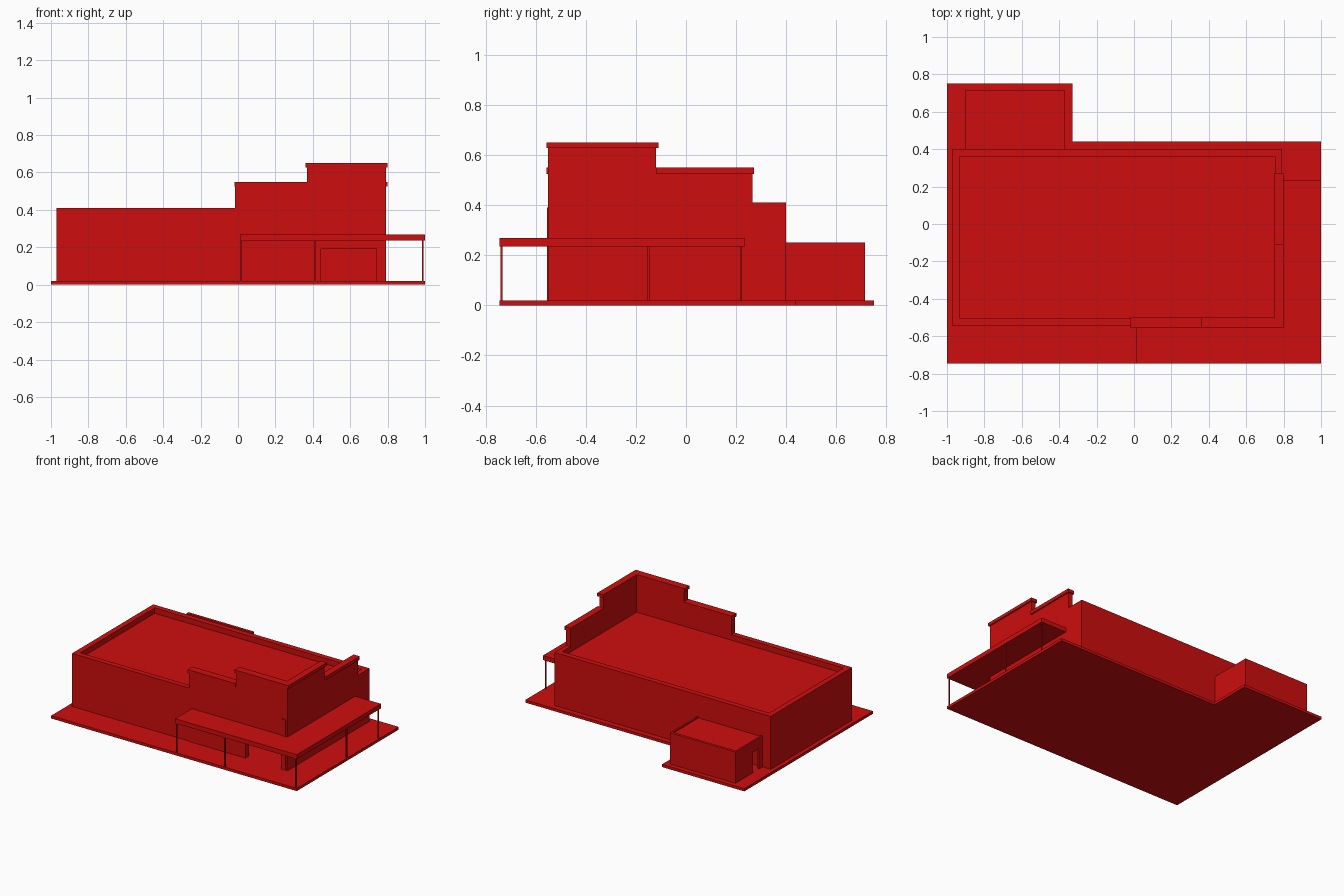
import bpy, bmesh
from mathutils import Vector

if "Cube" in bpy.data.objects:
    bpy.data.objects.remove(bpy.data.objects["Cube"], do_unlink=True)

red = bpy.data.materials.new("red")
red.use_nodes = True
colour = (0.62, 0.004, 0.004, 1)
red.diffuse_color = colour
red.node_tree.nodes["Principled BSDF"].inputs["Base Color"].default_value = colour


def prism(name, profile, axis, start, end):
    """Extrude a 2D profile along the given axis from start to end."""
    bm = bmesh.new()
    place = {"x": lambda a, b: (start, a, b),
             "y": lambda a, b: (a, start, b),
             "z": lambda a, b: (a, b, start)}[axis]
    face = bm.faces.new([bm.verts.new(place(a, b)) for a, b in profile])
    result = bmesh.ops.extrude_face_region(bm, geom=[face])
    shift = Vector([end - start if axis == k else 0 for k in "xyz"])
    moved = [g for g in result["geom"] if isinstance(g, bmesh.types.BMVert)]
    bmesh.ops.translate(bm, verts=moved, vec=shift)
    bmesh.ops.recalc_face_normals(bm, faces=bm.faces)
    mesh = bpy.data.meshes.new(name)
    bm.to_mesh(mesh)
    bm.free()
    mesh.materials.append(red)
    obj = bpy.data.objects.new(name, mesh)
    bpy.context.collection.objects.link(obj)
    return obj


def box(name, x, y, z):
    return prism(name, [(x[0], y[0]), (x[1], y[0]), (x[1], y[1]), (x[0], y[1])],
                 "z", *z)


FLOOR, WALL_TOP = 0.02, 0.41

# Ground slab with a rear extension
prism("ground_slab", [(-1, -0.745), (1, -0.745), (1, 0.44), (-0.33, 0.44),
                      (-0.33, 0.75), (-1, 0.75)], "z", 0, FLOOR)

# Main hall walls and sunken roof
box("hall_front_wall", (-0.97, -0.01), (-0.545, -0.505), (FLOOR, WALL_TOP))
box("hall_right_wall", (-0.97, -0.93), (-0.505, 0.36), (FLOOR, WALL_TOP))
box("hall_back_wall", (-0.97, 0.79), (0.36, 0.40), (FLOOR, WALL_TOP))
box("hall_roof", (-0.935, 0.755), (-0.51, 0.365), (0.36, 0.37))

# Stepped front facade with the entrance opening
prism("front_facade", [(-0.015, FLOOR), (0.445, FLOOR), (0.445, 0.19),
                       (0.74, 0.19), (0.74, FLOOR), (0.79, FLOOR),
                       (0.79, 0.63), (0.37, 0.63), (0.37, 0.53),
                       (-0.015, 0.53)], "y", -0.55, -0.505)
box("entrance_pilaster", (0.74, 0.775), (-0.555, -0.54), (FLOOR, 0.39))

# Stepped side facade
prism("side_facade", [(-0.505, FLOOR), (0.36, FLOOR), (0.36, WALL_TOP),
                      (0.265, WALL_TOP), (0.265, 0.53), (-0.12, 0.53),
                      (-0.12, 0.63), (-0.505, 0.63)], "x", 0.755, 0.79)

# Facade copings
LOW, HIGH = (0.525, 0.55), (0.627, 0.65)
box("front_low_coping", (-0.02, 0.37), (-0.557, -0.5), LOW)
box("front_high_coping", (0.362, 0.8), (-0.557, -0.5), HIGH)
box("side_low_coping", (0.75, 0.8), (-0.12, 0.272), LOW)
box("side_high_coping", (0.75, 0.8), (-0.5, -0.11), HIGH)

# Wraparound canopy on thin posts
prism("canopy", [(0.01, -0.745), (1, -0.745), (1, 0.235), (0.79, 0.235),
                 (0.79, -0.55), (0.01, -0.55)], "z", 0.235, 0.268)
for i, (x, y) in enumerate([(0.018, -0.737), (0.41, -0.737), (0.988, -0.737),
                            (0.988, -0.15), (0.988, 0.22)]):
    box(f"canopy_post_{i + 1}", (x - 0.004, x + 0.004),
        (y - 0.004, y + 0.004), (FLOOR, 0.236))

# Rear annex with a doorway on its outer side
box("annex_back_wall", (-0.903, -0.37), (0.695, 0.715), (FLOOR, 0.25))
box("annex_left_wall", (-0.382, -0.37), (0.40, 0.695), (FLOOR, 0.25))
prism("annex_door_wall", [(0.40, FLOOR), (0.44, FLOOR), (0.44, 0.17),
                          (0.51, 0.17), (0.51, FLOOR), (0.695, FLOOR),
                          (0.695, 0.25), (0.40, 0.25)], "x", -0.903, -0.89)
box("annex_roof", (-0.892, -0.38), (0.40, 0.697), (0.23, 0.242))
